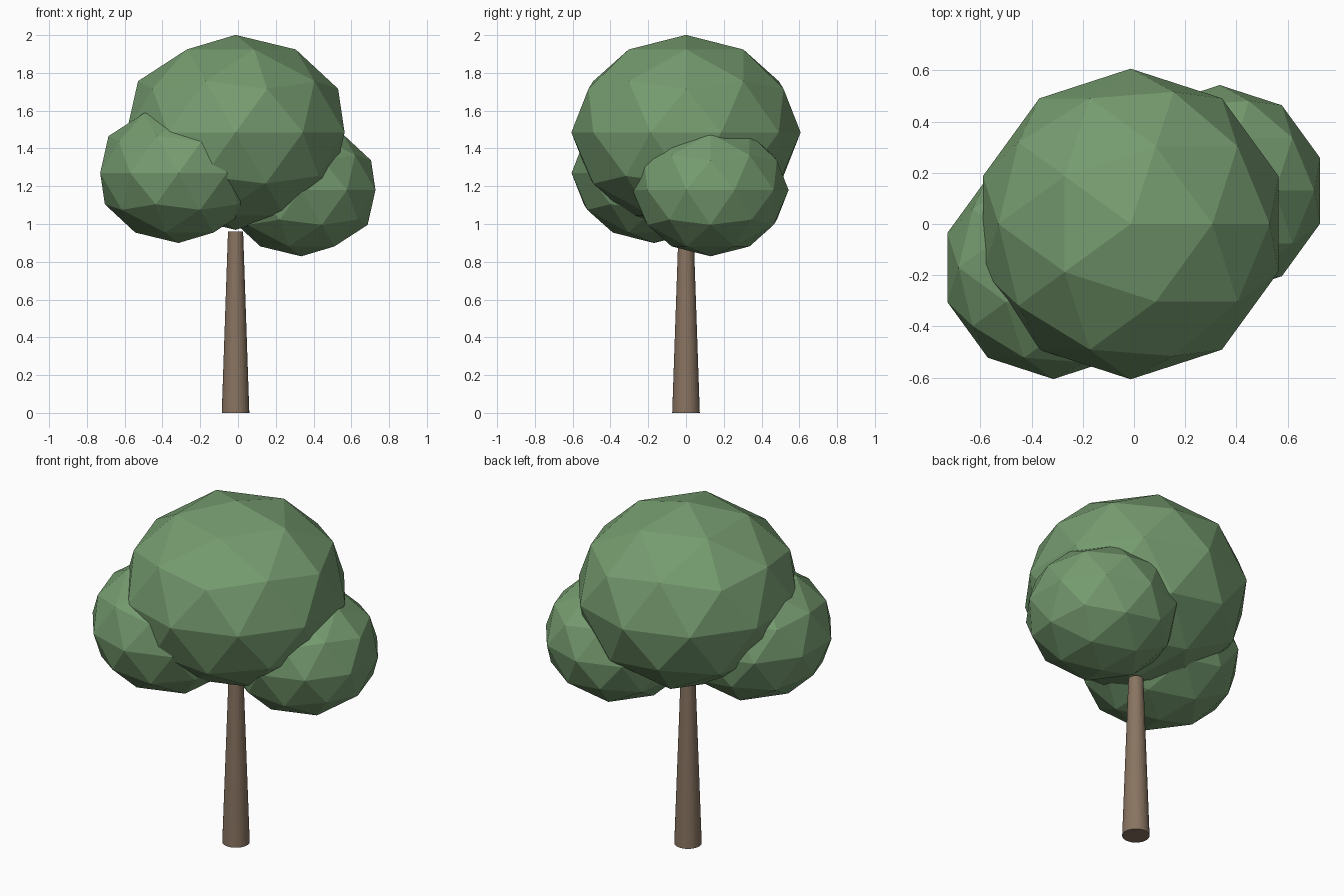
import bpy

cube = bpy.data.objects.get("Cube")
if cube:
    bpy.data.objects.remove(cube, do_unlink=True)


def make_material(name, color):
    mat = bpy.data.materials.new(name)
    mat.use_nodes = True
    mat.diffuse_color = color
    mat.node_tree.nodes["Principled BSDF"].inputs["Base Color"].default_value = color
    return mat


leaf_green = make_material("leaf green", (0.18, 0.33, 0.16, 1))
bark_brown = make_material("bark brown", (0.25, 0.175, 0.12, 1))

CENTRE_X = -0.013
SQUASH = 0.85


# Faceted foliage clump, slightly flattened
def foliage(name, location, radius):
    bpy.ops.mesh.primitive_ico_sphere_add(subdivisions=2, radius=radius, location=location)
    clump = bpy.context.object
    clump.name = name
    clump.scale.z = SQUASH
    clump.data.materials.append(leaf_green)
    bpy.ops.object.shade_flat()


foliage("main_foliage", (CENTRE_X, 0, 1.485), 0.607)
foliage("right_foliage", (-0.315, -0.17, 1.27), 0.436)
foliage("left_foliage", (0.335, 0.13, 1.18), 0.413)

# Tapered trunk
height = 0.96
bpy.ops.mesh.primitive_cone_add(vertices=32, radius1=0.073, radius2=0.04, depth=height,
                                location=(CENTRE_X, 0, height / 2))
trunk = bpy.context.object
trunk.name = "trunk"
trunk.data.materials.append(bark_brown)
bpy.ops.object.shade_flat()
